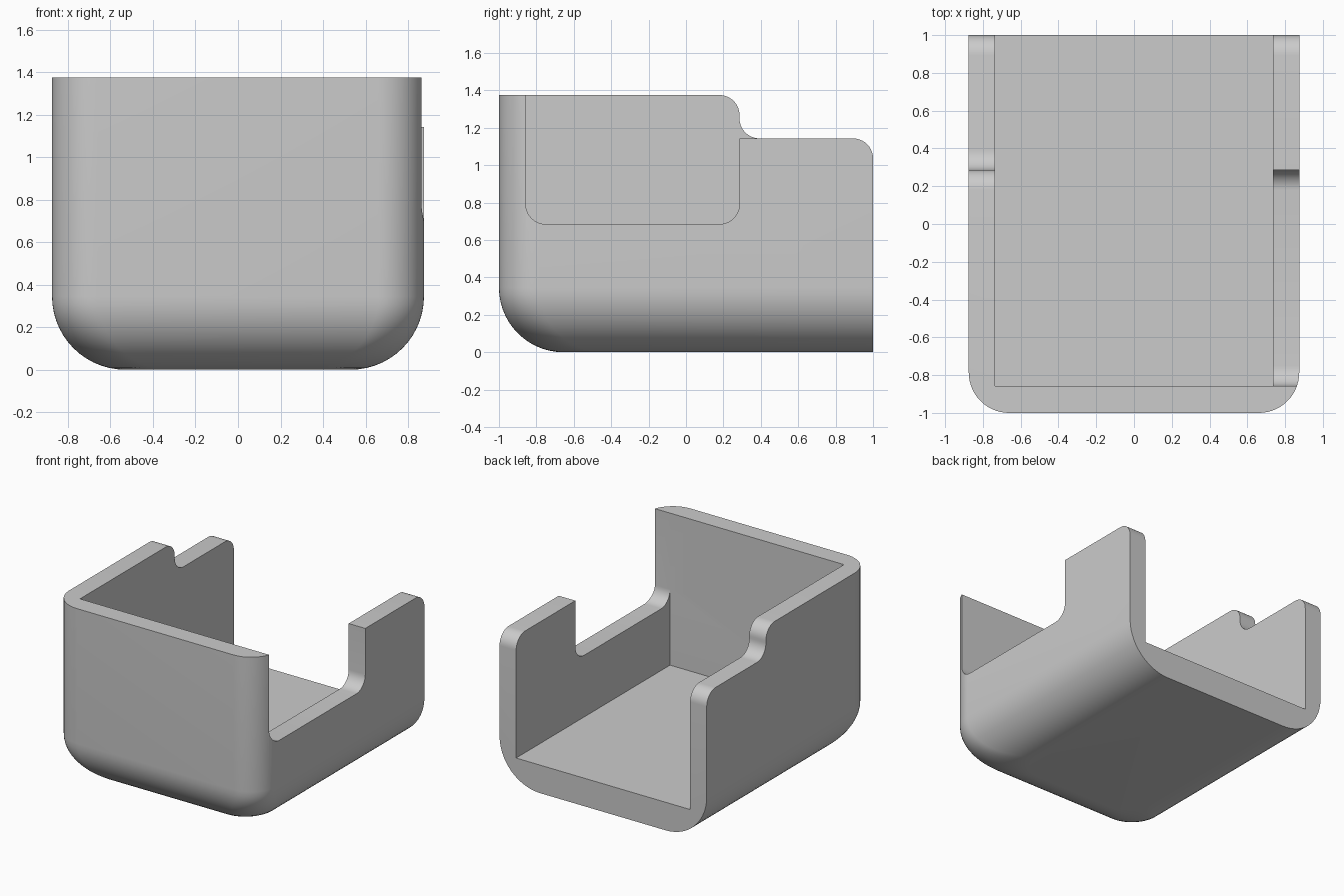
import bpy, bmesh, math
from mathutils import Vector

if "Cube" in bpy.data.objects:
    bpy.data.objects.remove(bpy.data.objects["Cube"])

HX, HY, H = 0.875, 1.0, 1.375      # half width, half depth, height
WALL, FLOOR = 0.14, 0.214          # wall and floor thickness
R_CORNER, R_BASE, R = 0.214, 0.345, 0.107
STEP, NOTCH, EDGE = 1.143, 0.685, 0.286


def make_object(name, bm):
    bmesh.ops.recalc_face_normals(bm, faces=bm.faces)
    mesh = bpy.data.meshes.new(name)
    bm.to_mesh(mesh)
    bm.free()
    ob = bpy.data.objects.new(name, mesh)
    bpy.context.collection.objects.link(ob)
    return ob


def rounded(points, n=10):
    """Polygon from (y, z, radius) corners with right-angle fillets."""
    out = []
    for i, (y, z, r) in enumerate(points):
        p = Vector((y, z))
        if not r:
            out.append(p)
            continue
        a = (Vector(points[i - 1][:2]) - p).normalized() * r
        b = (Vector(points[(i + 1) % len(points)][:2]) - p).normalized() * r
        for k in range(n + 1):
            t = math.pi / 2 * k / n
            out.append(p + a * (1 - math.sin(t)) + b * (1 - math.cos(t)))
    return [p for i, p in enumerate(out) if (p - out[i - 1]).length > 1e-5]


def side_cutter(name, points, x0, x1):
    bm = bmesh.new()
    face = bm.faces.new([bm.verts.new((x0, p.x, p.y)) for p in rounded(points)])
    ext = bmesh.ops.extrude_face_region(bm, geom=[face])
    verts = [v for v in ext["geom"] if isinstance(v, bmesh.types.BMVert)]
    bmesh.ops.translate(bm, verts=verts, vec=(x1 - x0, 0, 0))
    return make_object(name, bm)


# Outer body: stacked footprints, inset towards the rounded base
bm = bmesh.new()
N = 14
levels = [(R_BASE * (1 - math.cos(math.pi / 2 * k / N)),
           R_BASE * (1 - math.sin(math.pi / 2 * k / N))) for k in range(N + 1)]
rings = []
for z, d in levels + [(H, 0)]:
    hx, front = HX - d, -HY + d
    pts = [(hx, HY), (-hx, HY)]
    for cx, start in ((-hx + R_CORNER, math.pi), (hx - R_CORNER, 1.5 * math.pi)):
        for k in range(N + 1):
            a = start + math.pi / 2 * k / N
            pts.append((cx + R_CORNER * math.cos(a),
                        front + R_CORNER + R_CORNER * math.sin(a)))
    rings.append([bm.verts.new((x, y, z)) for x, y in pts])
for lo, hi in zip(rings, rings[1:]):
    for i in range(len(lo)):
        if i != 0:
            j = (i + 1) % len(lo)
            bm.faces.new((lo[i], lo[j], hi[j], hi[i]))
bm.faces.new(rings[0])
bm.faces.new(rings[-1])
# Flat open end as a single face
bm.faces.new([r[0] for r in rings] + [r[1] for r in reversed(rings)])
shell = make_object("open_tray", bm)

# Cavity, stepped left wall, notched right wall
TOP, OUT = 1.7, 1.2
ix = HX - WALL
cavity = [(-HY + 0.143, FLOOR, 0), (OUT, FLOOR, 0), (OUT, TOP, 0), (-HY + 0.143, TOP, 0)]
back_end = [(HY, STEP, R), (HY, STEP - R, 0), (OUT, STEP - R, 0), (OUT, TOP, 0)]
left = [(EDGE - R, TOP, 0), (EDGE - R, H, 0), (EDGE, H, R), (EDGE, STEP, R)] + back_end
right = [(-HY + 0.143, TOP, 0), (-HY + 0.143, NOTCH, R), (EDGE, NOTCH, R),
         (EDGE, STEP, 0)] + back_end
cutters = [side_cutter("cavity_cutter", cavity, -ix, ix),
           side_cutter("left_wall_cutter", left, -1.1, -0.6),
           side_cutter("right_wall_cutter", right, 0.6, 1.1)]

bpy.context.view_layer.objects.active = shell
shell.select_set(True)
for c in cutters:
    mod = shell.modifiers.new("cut", "BOOLEAN")
    mod.operation, mod.solver, mod.object = "DIFFERENCE", "EXACT", c
    bpy.ops.object.modifier_apply(modifier=mod.name)
    bpy.data.objects.remove(c)

# Finish
grey = bpy.data.materials.new("light_grey")
grey.diffuse_color = (0.6, 0.6, 0.6, 1)
grey.use_nodes = True
grey.node_tree.nodes["Principled BSDF"].inputs["Base Color"].default_value = grey.diffuse_color
shell.data.materials.clear()
shell.data.materials.append(grey)
bpy.ops.object.shade_smooth_by_angle(angle=math.radians(30))
